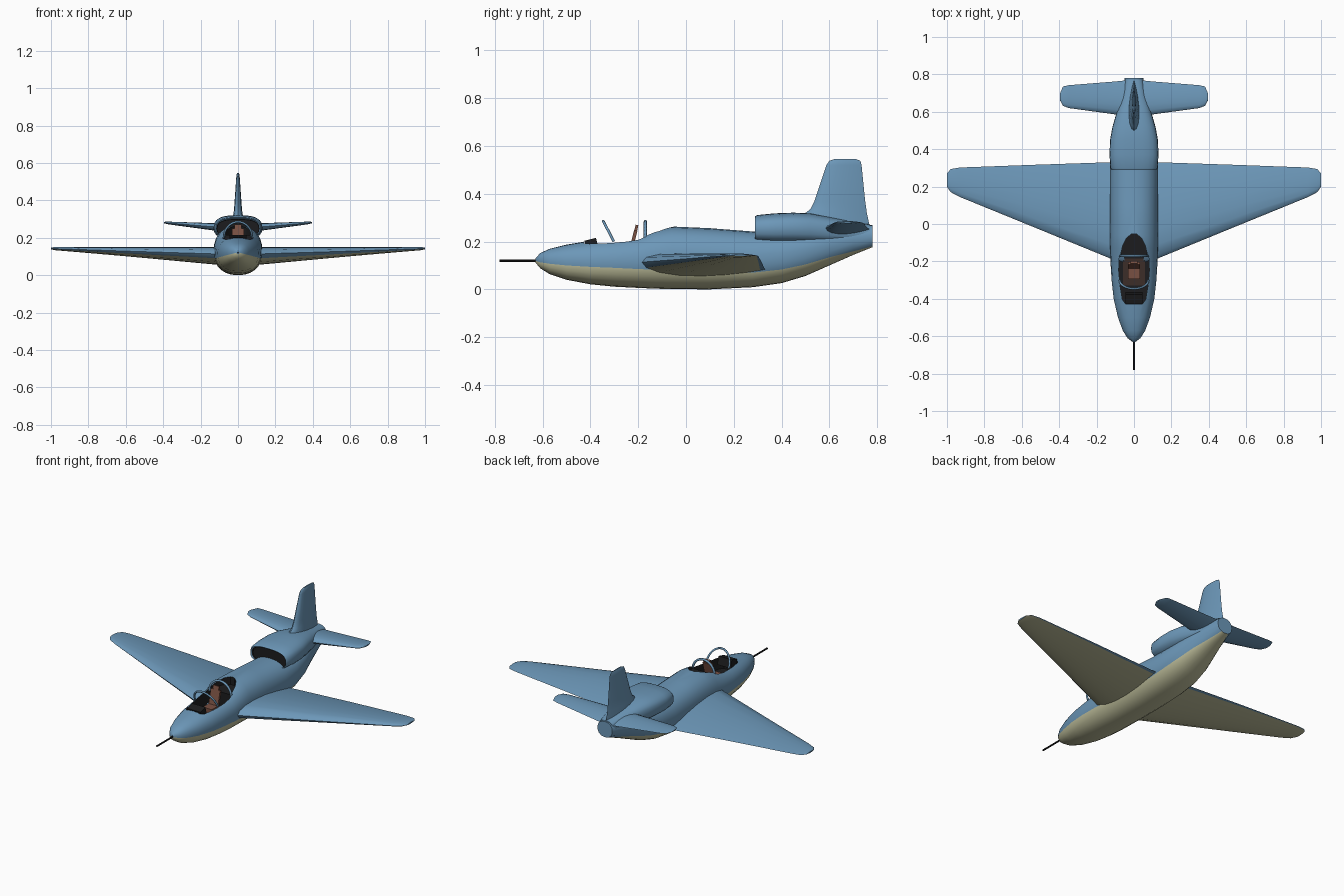
import bpy, bmesh, math
from mathutils import Vector

if "Cube" in bpy.data.objects:
    bpy.data.objects.remove(bpy.data.objects["Cube"], do_unlink=True)


def material(name, r, g, b):
    mat = bpy.data.materials.new(name)
    mat.use_nodes = True
    mat.diffuse_color = (r, g, b, 1)
    mat.node_tree.nodes["Principled BSDF"].inputs["Base Color"].default_value = (r, g, b, 1)
    return mat


BLUE, CREAM, BLACK, BROWN, DARK = range(5)
MATERIALS = [
    material("sky blue", 0.15, 0.31, 0.48),
    material("pale cream", 0.52, 0.52, 0.33),
    material("matt black", 0.012, 0.012, 0.013),
    material("leather brown", 0.19, 0.08, 0.055),
    material("dark brown lining", 0.045, 0.027, 0.022),
]


def finish(obj, angle=40):
    bpy.ops.object.select_all(action="DESELECT")
    obj.select_set(True)
    bpy.context.view_layer.objects.active = obj
    bpy.ops.object.shade_smooth_by_angle(angle=math.radians(angle))


def loft(name, rings, colour=lambda row, col: BLUE, caps=(BLUE, BLUE), smooth=True):
    """Skin closed rings of equal length and cap both ends."""
    bm = bmesh.new()
    rows = [[bm.verts.new(p) for p in ring] for ring in rings]
    count = len(rows[0])
    for r, (a, b) in enumerate(zip(rows, rows[1:])):
        for c in range(count):
            d = (c + 1) % count
            bm.faces.new((a[c], a[d], b[d], b[c])).material_index = colour(r, c)
    for row, cap in zip((rows[0], rows[-1]), caps):
        bm.faces.new(row).material_index = cap
    bmesh.ops.recalc_face_normals(bm, faces=bm.faces)
    mesh = bpy.data.meshes.new(name)
    bm.to_mesh(mesh)
    bm.free()
    for mat in MATERIALS:
        mesh.materials.append(mat)
    obj = bpy.data.objects.new(name, mesh)
    bpy.context.collection.objects.link(obj)
    if smooth:
        finish(obj)
    return obj


def oval(y, w, low, high, angles, power=2.3):
    mid, half = (low + high) / 2, (high - low) / 2
    bend = lambda v: math.copysign(abs(v) ** (2 / power), v)
    return [Vector((w * bend(math.cos(a)), y, mid + half * bend(math.sin(a)))) for a in angles]


def circle(count):
    return [2 * math.pi * i / count for i in range(count)]


# Fuselage: each row is y, half width, bottom, top and height of the colour line
STATIONS = [
    (-0.63, 0.008, 0.112, 0.13, 0.12), (-0.61, 0.035, 0.088, 0.152, 0.113),
    (-0.57, 0.06, 0.063, 0.17, 0.107), (-0.5, 0.086, 0.04, 0.187, 0.1),
    (-0.4, 0.109, 0.021, 0.204, 0.094), (-0.3, 0.12, 0.011, 0.214, 0.09),
    (-0.2, 0.126, 0.006, 0.228, 0.085), (-0.13, 0.129, 0.003, 0.252, 0.082),
    (-0.06, 0.13, 0.001, 0.263, 0.08), (0.1, 0.13, 0, 0.256, 0.073),
    (0.28, 0.13, 0.009, 0.242, 0.07), (0.4, 0.125, 0.026, 0.24, 0.083),
    (0.5, 0.111, 0.056, 0.25, 0.104), (0.6, 0.087, 0.1, 0.262, 0.134),
    (0.7, 0.064, 0.144, 0.268, 0.159), (0.78, 0.05, 0.176, 0.27, 0.18),
]
UPPER, LOWER = 14, 10


def body_ring(y, w, low, high, line):
    s = (2 * line - low - high) / (high - low)
    start = math.asin(math.copysign(abs(s) ** 1.15, s))
    top, bottom = math.pi - 2 * start, math.pi + 2 * start
    angles = [start + top * i / UPPER for i in range(UPPER)]
    angles += [math.pi - start + bottom * i / LOWER for i in range(LOWER)]
    return oval(y, w, low, high, angles)


fuselage = loft("fuselage", [body_ring(*s) for s in STATIONS],
                lambda row, col: BLUE if col < UPPER else CREAM, smooth=False)


# Cockpit opening cut into the fuselage
def prism(name, half, z0, z1, colour):
    outline = half + [(-x, y) for x, y in reversed(half)]
    return loft(name, [[(x, y, z) for x, y in outline] for z in (z0, z1)],
                lambda row, col: colour, (colour, colour), smooth=False)


REAR = [(0.072, -0.165), (0.06, -0.115), (0.04, -0.076), (0.014, -0.053)]
cutter = prism("cockpit_cutter", [(0.045, -0.428), (0.062, -0.405), (0.074, -0.335),
                                  (0.082, -0.25), (0.08, -0.185)] + REAR, 0.12, 0.4, BLACK)
cutter.hide_render = True
cut = fuselage.modifiers.new("cockpit", "BOOLEAN")
cut.operation, cut.solver, cut.object = "DIFFERENCE", "EXACT", cutter
bpy.context.view_layer.objects.active = fuselage
bpy.ops.object.modifier_apply(modifier=cut.name)
bpy.data.objects.remove(cutter, do_unlink=True)
finish(fuselage)
prism("rear_deck", REAR, 0.115, 0.215, BLACK)
prism("cockpit_floor", [(0.06, -0.33), (0.06, -0.185)], 0.115, 0.128, DARK)

# Engine hump with a shallow dark intake at its front
HUMP = [
    (0.305, 0.112, 0.2, 0.298), (0.296, 0.114, 0.2, 0.3), (0.288, 0.119, 0.198, 0.306),
    (0.3, 0.126, 0.195, 0.311), (0.37, 0.131, 0.19, 0.318), (0.45, 0.128, 0.19, 0.321),
    (0.52, 0.115, 0.19, 0.318), (0.6, 0.092, 0.19, 0.303),
    (0.69, 0.066, 0.19, 0.285), (0.77, 0.048, 0.19, 0.271),
]
loft("engine_hump", [oval(*s, circle(24), 2.7) for s in HUMP],
     lambda row, col: BLACK if row == 0 else BLUE, (BLACK, BLUE))

# Flying surfaces: rows are span, leading y, trailing y, height, thickness, tilt
FOIL = 16


def foil(span, front, back, height, thick, tilt=0):
    ring = []
    for a in circle(FOIL):
        u = (1 + math.cos(a)) / 2
        swell = 1.3 * math.sin(a) * math.sqrt(1 - u) + 0.06 * math.sin(a)
        ring.append((span, front + (back - front) * u,
                     height + thick / 2 * swell + tilt * (u - 0.5)))
    return ring


WING = [
    (0.05, -0.215, 0.33, 0.095, 0.09, -0.03), (0.13, -0.183, 0.33, 0.099, 0.085, -0.03),
    (0.55, -0.011, 0.316, 0.121, 0.05, -0.012), (0.93, 0.144, 0.302, 0.14, 0.02, 0),
    (0.98, 0.17, 0.294, 0.142, 0.016, 0), (1, 0.2, 0.27, 0.143, 0.008, 0),
]
TAIL = [
    (0.02, 0.575, 0.77, 0.25, 0.05), (0.1, 0.586, 0.762, 0.256, 0.04),
    (0.35, 0.62, 0.742, 0.277, 0.016), (0.38, 0.632, 0.735, 0.28, 0.013),
    (0.395, 0.66, 0.7, 0.281, 0.007),
]
for side, label in ((1, "left"), (-1, "right")):
    flip = lambda rows: [[(side * x, y, z) for x, y, z in foil(*r)] for r in rows]
    # The underside is cream between blue leading and trailing edges
    loft(label + "_wing", flip(WING),
         lambda row, col: CREAM if FOIL // 2 < col < FOIL - 1 else BLUE)
    loft(label + "_tailplane", flip(TAIL))

FIN = [
    (0.26, 0.49, 0.77, 0, 0.06), (0.32, 0.5, 0.757, 0, 0.05),
    (0.335, 0.52, 0.755, 0, 0.044), (0.37, 0.538, 0.75, 0, 0.038),
    (0.52, 0.588, 0.735, 0, 0.018), (0.538, 0.6, 0.73, 0, 0.014),
    (0.546, 0.625, 0.71, 0, 0.007),
]
loft("tail_fin", [[(t, y, z) for z, y, t in foil(*r)] for r in FIN])

# Nose probe
loft("nose_probe", [oval(y, 0.005, 0.115, 0.125, circle(8), 2) for y in (-0.78, -0.615)],
     lambda row, col: BLACK, (BLACK, BLACK))


# Cockpit frames: half hoops that may lean forward
def hoop(name, half_width, base_y, top_y, base_z, top_z, radius):
    curve = bpy.data.curves.new(name, "CURVE")
    curve.dimensions = "3D"
    curve.bevel_depth, curve.bevel_resolution = radius, 1
    spline = curve.splines.new("POLY")
    steps = 16
    spline.points.add(steps)
    for i, p in enumerate(spline.points):
        a = math.pi * i / steps
        rise = math.sin(a)
        p.co = (half_width * math.cos(a), base_y + (top_y - base_y) * rise,
                base_z + (top_z - base_z) * rise, 1)
    curve.materials.append(MATERIALS[BLUE])
    bpy.context.collection.objects.link(bpy.data.objects.new(name, curve))


hoop("windscreen_frame", 0.076, -0.302, -0.346, 0.2, 0.285, 0.006)
hoop("canopy_hoop", 0.074, -0.17, -0.17, 0.205, 0.284, 0.007)


# Seat and instrument panel
def box(name, location, size, lean, colour):
    bpy.ops.mesh.primitive_cube_add(size=1, location=location, rotation=(lean, 0, 0))
    obj = bpy.context.object
    obj.name = name
    obj.scale = size
    obj.data.materials.append(MATERIALS[colour])
    bevel = obj.modifiers.new("soft edges", "BEVEL")
    bevel.width = 0.004


box("seat_cushion", (0, -0.265, 0.15), (0.062, 0.06, 0.03), 0, BROWN)
box("seat_back", (0, -0.222, 0.2), (0.062, 0.014, 0.1), -0.25, BROWN)
box("head_rest", (0, -0.209, 0.253), (0.04, 0.012, 0.034), -0.25, BROWN)
box("instrument_panel", (0, -0.395, 0.185), (0.09, 0.05, 0.05), 0.25, BLACK)
